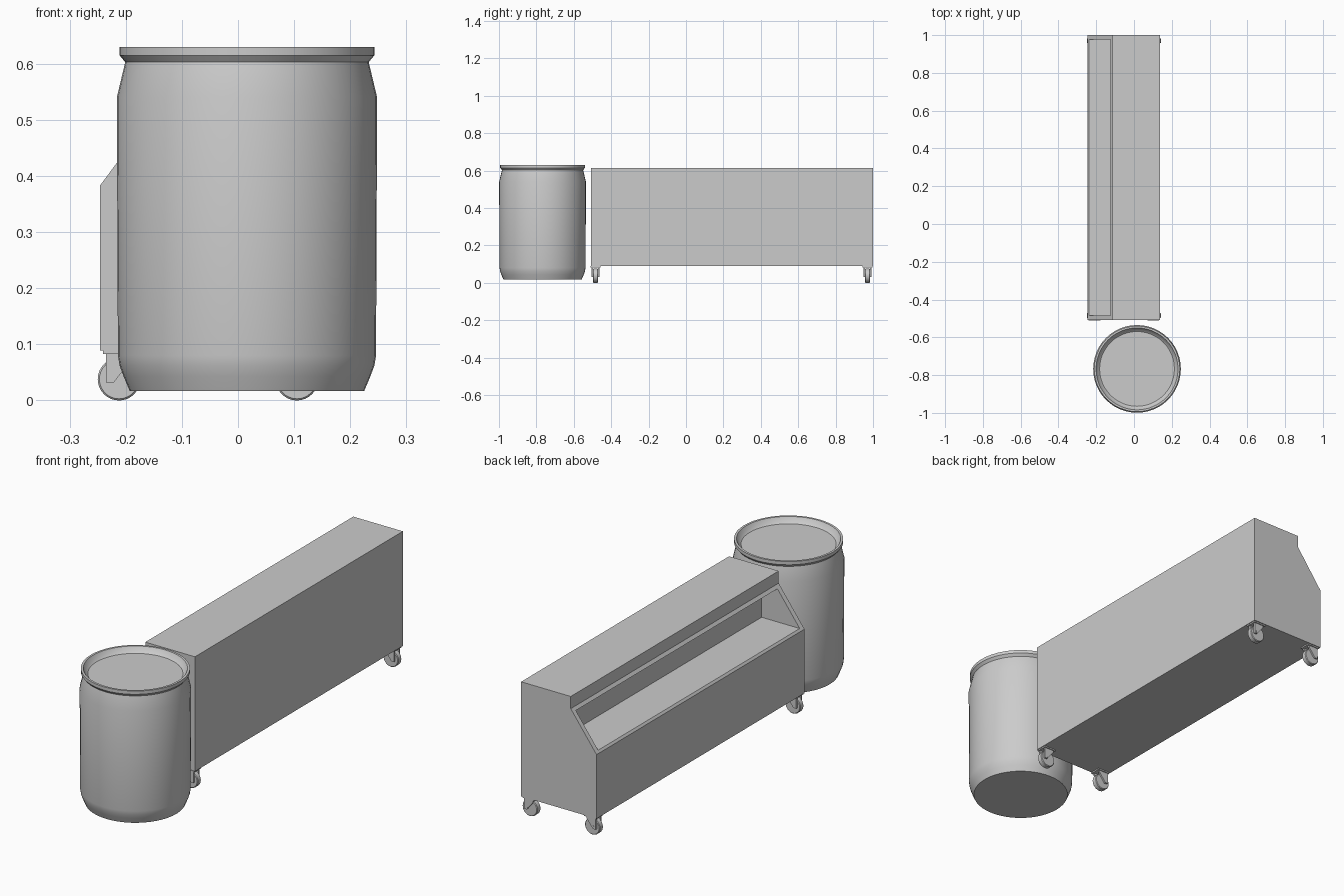
import bpy, bmesh, math

if "Cube" in bpy.data.objects:
    bpy.data.objects.remove(bpy.data.objects["Cube"])


def finish(name, bm, smooth=False):
    bmesh.ops.recalc_face_normals(bm, faces=bm.faces)
    mesh = bpy.data.meshes.new(name)
    bm.to_mesh(mesh)
    bm.free()
    obj = bpy.data.objects.new(name, mesh)
    bpy.context.collection.objects.link(obj)
    bpy.ops.object.select_all(action='DESELECT')
    obj.select_set(True)
    bpy.context.view_layer.objects.active = obj
    if smooth:
        bpy.ops.object.shade_smooth_by_angle(angle=math.radians(30))
    return obj


def prism(name, profile, y0, y1):
    """Extrude an (x, z) profile along y."""
    bm = bmesh.new()
    face = bm.faces.new([bm.verts.new((x, y0, z)) for x, z in profile])
    ext = bmesh.ops.extrude_face_region(bm, geom=[face])['geom']
    bmesh.ops.translate(bm, vec=(0, y1 - y0, 0),
                        verts=[g for g in ext if isinstance(g, bmesh.types.BMVert)])
    return finish(name, bm)


def lathe(name, profile, centre, along_y=False, n=48):
    """Revolve an (r, h) profile and cap both ends."""
    bm = bmesh.new()
    cx, cy, cz = centre
    rings = []
    for r, h in profile:
        ring = []
        for i in range(n):
            a = 2 * math.pi * i / n
            u, v = r * math.cos(a), r * math.sin(a)
            co = (cx + u, cy + h, cz + v) if along_y else (cx + u, cy + v, cz + h)
            ring.append(bm.verts.new(co))
        rings.append(ring)
    for a, b in zip(rings, rings[1:]):
        for i in range(n):
            j = (i + 1) % n
            bm.faces.new((a[i], a[j], b[j], b[i]))
    bm.faces.new(rings[0])
    bm.faces.new(rings[-1])
    return finish(name, bm, True)


# Barrel with flared rim and recessed lid
lathe("barrel", [(0.209, 0.017), (0.220, 0.043), (0.227, 0.062), (0.230, 0.08),
                 (0.232, 0.54), (0.217, 0.603), (0.227, 0.615), (0.227, 0.63),
                 (0.217, 0.63), (0.207, 0.612), (0.198, 0.605)], (0.016, -0.767, 0))

# Cabinet with sloped front
cabinet = prism("cabinet", [(-0.246, 0.089), (0.137, 0.089), (0.137, 0.615), (-0.115, 0.615),
                            (-0.115, 0.559), (-0.246, 0.383)], -0.508, 1.0)

# Open bin cut through the slope
cutter = prism("bin_cutter", [(-0.3, 0.393), (-0.045, 0.393), (-0.045, 0.545), (-0.3, 0.545)],
               -0.484, 0.978)
cutter.hide_render = True
cut = cabinet.modifiers.new("bin", 'BOOLEAN')
cut.operation = 'DIFFERENCE'
cut.solver = 'EXACT'
cut.object = cutter
bpy.context.view_layer.objects.active = cabinet
bpy.ops.object.modifier_apply(modifier=cut.name)
bpy.data.objects.remove(cutter)

# Four casters, mirrored about the cabinet centre
MID = -0.0535
for sx, side in ((-1, "front"), (1, "rear")):
    X = lambda d: MID + sx * d
    for y, end in ((-0.484, "near"), (0.970, "far")):
        tag = f"{side}_{end}"
        prism(f"caster_plate_{tag}", [(X(0.187), 0.083), (X(0.125), 0.083),
                                      (X(0.125), 0.09), (X(0.187), 0.09)], y - 0.026, y + 0.026)
        for k, s in enumerate((-1, 1)):
            prism(f"caster_fork_{tag}_{k}",
                  [(X(0.182), 0.084), (X(0.182), 0.032), (X(0.168), 0.032),
                   (X(0.135), 0.074), (X(0.135), 0.084)],
                  y + s * 0.0175 - 0.004, y + s * 0.0175 + 0.004)
        lathe(f"caster_wheel_{tag}", [(0.035, -0.013), (0.038, -0.010), (0.038, 0.010),
                                      (0.035, 0.013)], (X(0.1585), y, 0.038), True, 32)
        lathe(f"caster_axle_{tag}", [(0.006, -0.022), (0.006, 0.022)],
              (X(0.1685), y, 0.042), True, 12)
